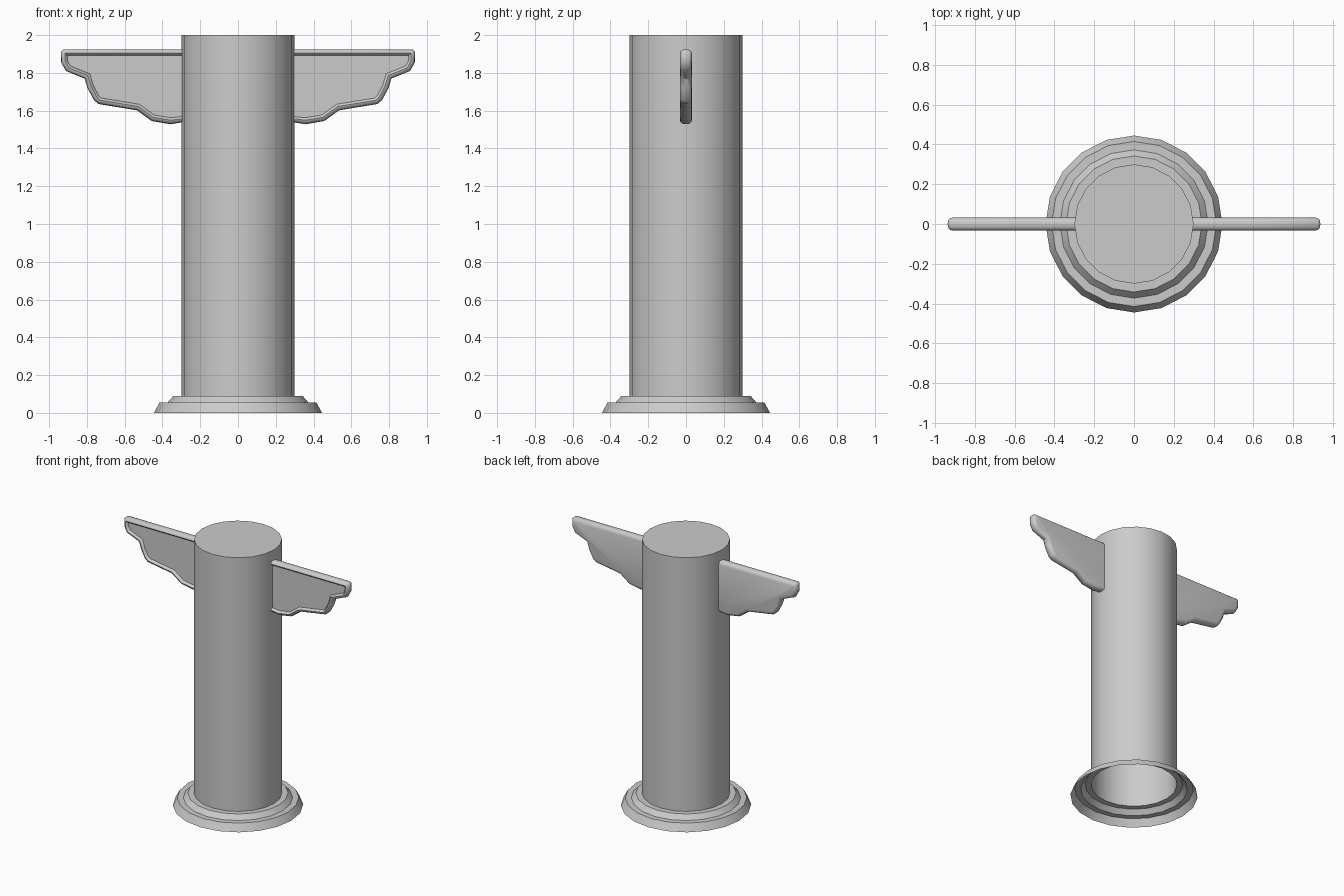
import bpy, bmesh
from math import cos, sin, pi
from mathutils import Vector

if "Cube" in bpy.data.objects:
    bpy.data.objects.remove(bpy.data.objects["Cube"])

SIDES = 20


def finish(name, bm, angle=35):
    mesh = bpy.data.meshes.new(name)
    bm.to_mesh(mesh)
    bm.free()
    ob = bpy.data.objects.new(name, mesh)
    bpy.context.collection.objects.link(ob)
    bpy.ops.object.select_all(action='DESELECT')
    ob.select_set(True)
    bpy.context.view_layer.objects.active = ob
    bpy.ops.object.shade_smooth_by_angle(angle=angle * pi / 180)
    return ob


def bridge(bm, rings):
    for a, b in zip(rings, rings[1:]):
        for i in range(len(a)):
            j = (i + 1) % len(a)
            bm.faces.new((a[i], a[j], b[j], b[i]))


def lathe(name, profile, cap_top=False):
    bm = bmesh.new()
    rings = [[bm.verts.new((r * cos(2 * pi * i / SIDES), r * sin(2 * pi * i / SIDES), z))
              for i in range(SIDES)] for r, z in profile]
    bridge(bm, rings)
    if cap_top:
        bm.faces.new(rings[-1])
    return finish(name, bm)


def inset(points, d):
    # mitred inward offset of a clockwise outline
    out = []
    for i, p in enumerate(points):
        a = (p - points[i - 1]).normalized()
        b = (points[(i + 1) % len(points)] - p).normalized()
        na, nb = Vector((a.y, -a.x)), Vector((b.y, -b.x))
        out.append(p + (na + nb) * d / (1 + na.dot(nb)))
    return out


# Hollow column, open at the bottom
lathe("column", [(0.30, 0.09), (0.30, 2.0)], cap_top=True)

# Stepped base flange, an open shell
lathe("base", [(0.445, 0), (0.415, 0.055), (0.373, 0.055), (0.342, 0.09), (0.30, 0.09)])

# Wing: rounded plate with a sunken front panel and plain back
outline = [Vector(p) for p in (
    (0.26, 1.925), (0.60, 1.925), (0.925, 1.925), (0.938, 1.912), (0.936, 1.855), (0.911, 1.81),
    (0.812, 1.77), (0.797, 1.72), (0.762, 1.655), (0.738, 1.635), (0.535, 1.602),
    (0.457, 1.545), (0.356, 1.528), (0.26, 1.545))]
sections = [(0.034, -0.014), (0.029, -0.026), (0.021, -0.032), (0.011, -0.029), (0.003, -0.018),
            (0, 0), (0.003, 0.018), (0.011, 0.028), (0.026, 0.032)]
bm = bmesh.new()
rings = []
for d, y in sections:
    ring = inset(outline, d)
    # keep the root buried inside the column
    ring[0].x = ring[-1].x = 0.26
    rings.append([bm.verts.new((p.x, y, p.y)) for p in ring])
bridge(bm, rings)
bm.faces.new(rings[0])
bm.faces.new(rings[-1])
bmesh.ops.recalc_face_normals(bm, faces=bm.faces)
wings = finish("wings", bm, 50)
mirror = wings.modifiers.new("mirror", 'MIRROR')
mirror.use_mirror_merge = False
